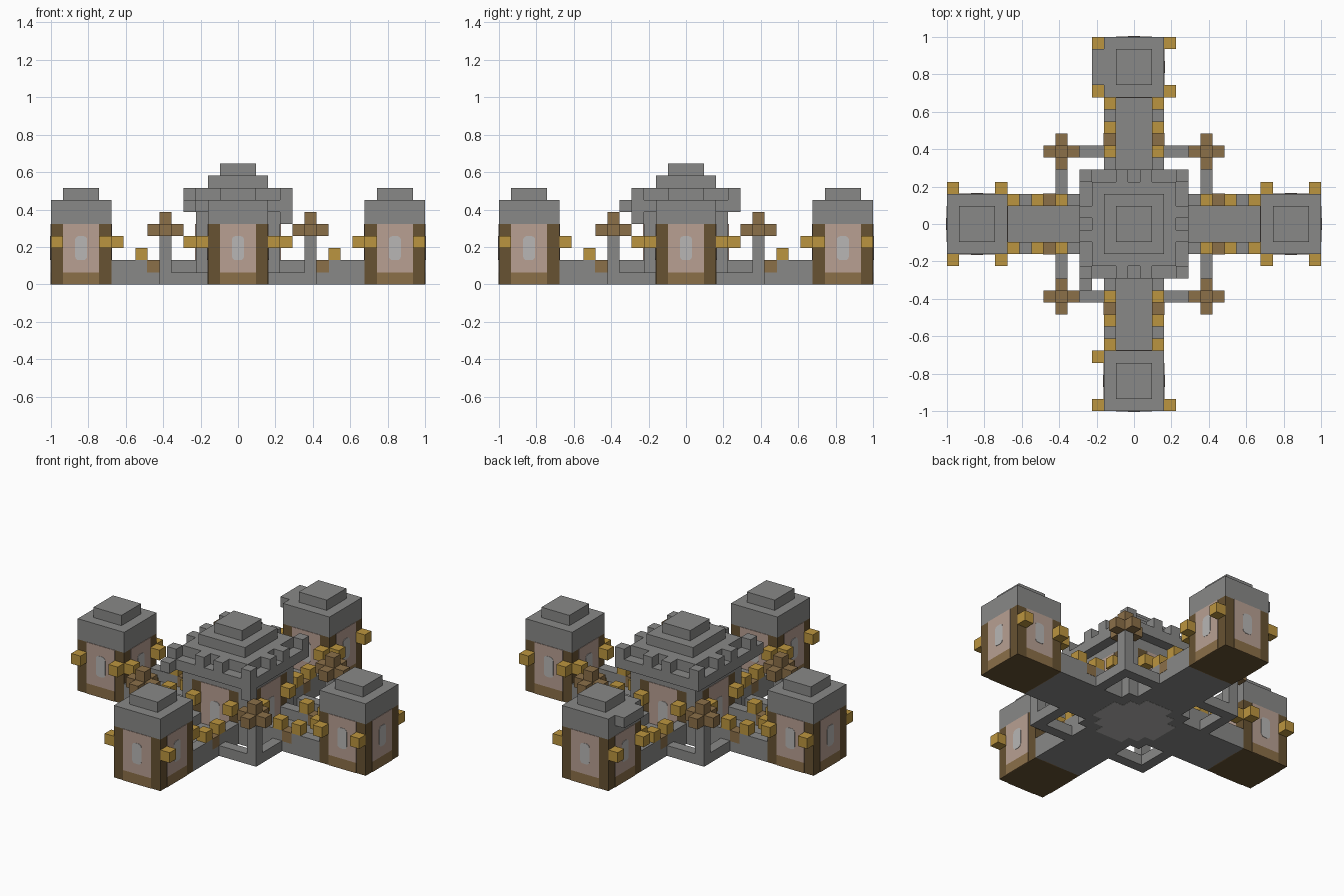
import bpy, bmesh
from mathutils import Vector, Matrix

cube = bpy.data.objects.get("Cube")
if cube:
    bpy.data.objects.remove(cube)

U = 2 / 31  # size of one block


def material(name, rgb):
    m = bpy.data.materials.new(name)
    m.use_nodes = True
    m.diffuse_color = (*rgb, 1)
    m.node_tree.nodes["Principled BSDF"].inputs["Base Color"].default_value = (*rgb, 1)
    return m


STONE = material("grey stone", (0.25, 0.25, 0.245))
PALE = material("pale stone", (0.48, 0.47, 0.46))
TIMBER = material("dark timber", (0.135, 0.085, 0.032))
PLANK = material("brown plank", (0.26, 0.16, 0.066))
PLASTER = material("pink plaster", (0.48, 0.35, 0.29))
LAMP = material("golden lamp", (0.50, 0.30, 0.05))


def blocks(name, mat, spans, grow=0.0):
    """Each span is (x0, x1, y0, y1, z0, z1) in block indices, inclusive."""
    bm = bmesh.new()
    for x0, x1, y0, y1, z0, z1 in spans:
        centre = Vector(((x0 + x1) / 2, (y0 + y1) / 2, (z0 + z1 + 1) / 2)) * U
        size = Vector((x1 - x0 + 1, y1 - y0 + 1, z1 - z0 + 1)) * U
        size += Vector((grow, grow, grow))
        bmesh.ops.create_cube(bm, size=1, matrix=Matrix.Translation(centre) @ Matrix.Diagonal((*size, 1)))
    mesh = bpy.data.meshes.new(name)
    bm.to_mesh(mesh)
    bm.free()
    mesh.materials.append(mat)
    ob = bpy.data.objects.new(name, mesh)
    bpy.context.collection.objects.link(ob)
    return ob


def plate(name, mat, origin, direction, reach, width, z0, z1, thick, bevel=0.0):
    """Thin upright panel on the wall that lies `reach` blocks from origin."""
    d = Vector((*direction, 0))
    centre = (Vector((*origin, 0)) + d * reach) * U + Vector((0, 0, (z0 + z1) / 2 * U))
    ob = blocks(name, mat, [])
    bm = bmesh.new()
    bmesh.ops.create_cube(bm, size=1, matrix=Matrix.Diagonal((thick * 2, width * U, (z1 - z0) * U, 1)))
    if bevel:
        edges = [e for e in bm.edges if abs(e.verts[0].co.x - e.verts[1].co.x) > thick]
        bmesh.ops.bevel(bm, geom=edges, offset=bevel, segments=3, profile=0.5, affect='EDGES')
    bm.to_mesh(ob.data)
    bm.free()
    ob.location = centre
    ob.rotation_euler.z = d.to_2d().angle_signed(Vector((1, 0)))
    return ob


def along(d, a, s, z):
    """Single block at distance a along an arm and s sideways."""
    x, y = d[0] * a - d[1] * s, d[1] * a + d[0] * s
    return (x, x, y, y, z, z)


def span(d, a0, a1, s0, s1, z0, z1):
    p, q = along(d, a0, s0, z0), along(d, a1, s1, z1)
    return (min(p[0], q[0]), max(p[0], q[0]), min(p[2], q[2]), max(p[2], q[2]), z0, z1)


ARMS = {"right": (-1, 0), "left": (1, 0), "front": (0, -1), "back": (0, 1)}
SIGNS = (-1, 1)

for side, d in ARMS.items():
    # Corner tower at the end of the arm
    blocks(side + "_tower_body", TIMBER, [span(d, 11, 15, -2, 2, 0, 4)])
    blocks(side + "_tower_roof", STONE, [span(d, 11, 15, -2, 2, 5, 6), span(d, 12, 14, -1, 1, 7, 7)])
    middle = (d[0] * 13, d[1] * 13)
    for face, f in ARMS.items():
        tag = f"{side}_tower_{face}_"
        plate(tag + "sill", PLANK, middle, f, 2.5, 3, 0, 1, 0.003)
        plate(tag + "panel", PLASTER, middle, f, 2.5, 3, 1, 5, 0.003)
        plate(tag + "window", PALE, middle, f, 2.5, 1, 2, 4, 0.005, 0.02)

    # Walkway with low walls
    blocks(side + "_walkway", STONE, [span(d, 3, 10, -2, 2, 0, 0)])
    walls, lamps, pegs = [], [], []
    for s in SIGNS:
        walls.append(span(d, 3, 10, s * 2, s * 2, 1, 1))
        pegs.append(along(d, 7, s * 2, 1))
        lamps += [along(d, a, s * 2, z) for a, z in ((10, 3), (8, 2), (6, 2), (4, 3))]
        lamps += [along(d, a, s * 3, 3) for a in (11, 15) if not (side == "front" and a == 11 and s > 0)]
    blocks(side + "_walkway_walls", STONE, walls)
    blocks(side + "_wall_pegs", PLANK, pegs, 0.003)
    blocks(side + "_lamps", LAMP, lamps)

    # Wall of the central keep
    blocks(side + "_keep_wall", TIMBER, [span(d, 3, 3, -2, 2, 1, 4)])
    plate(side + "_keep_panel", PLASTER, (0, 0), d, 3.5, 3, 1, 5, 0.003)
    plate(side + "_keep_door", PALE, (0, 0), d, 3.5, 1, 1, 3.5, 0.005, 0.02)

# Keep floor, pillars and stepped roof
blocks("keep_floor", STONE, [(-2, 2, -2, 2, 0, 0)])
blocks("keep_floor_inlay", PALE, [(-2, 2, -2, 2, 0, 0), (-3, 3, -1, 1, 0, 0), (-1, 1, -3, 3, 0, 0)], 0.002)
blocks("keep_pillars", STONE, [(x, x, y, y, 0, 4) for x in (-3, 3) for y in (-3, 3)])
blocks("keep_roof", STONE, [(-3, 3, -3, 3, 5, 5), (-4, 4, -4, 4, 6, 6), (-3, 3, -3, 3, 7, 7),
                            (-2, 2, -2, 2, 8, 8), (-1, 1, -1, 1, 9, 9)])
merlons = [along(d, 4, s, 7) for d in ARMS.values() for s in (-1, 1, 4)]
blocks("keep_battlements", STONE, merlons)
blocks("loose_roof_blocks", STONE, [(4, 4, -4, -4, 5, 5), (-4, -4, -5, -5, 6, 6), (-3, -3, 12, 14, 6, 6)])

# Lamp posts in the four courtyards, tied to the walkways by kerbs
for sx in SIGNS:
    for sy in SIGNS:
        x, y = sx * 6, sy * 6
        tag = ("left" if sx > 0 else "right") + ("_back" if sy > 0 else "_front")
        kx, ky = sorted((sx * 3, sx * 5)), sorted((sy * 3, sy * 5))
        blocks(tag + "_post", STONE, [(x, x, y, y, 0, 3)])
        blocks(tag + "_kerbs", STONE, [(*kx, y, y, 0, 0), (x, x, *ky, 0, 0)])
        blocks(tag + "_post_head", PLANK, [(x - 1, x + 1, y, y, 4, 4), (x, x, y - 1, y + 1, 4, 4),
                                           (x, x, y, y, 5, 5)])
